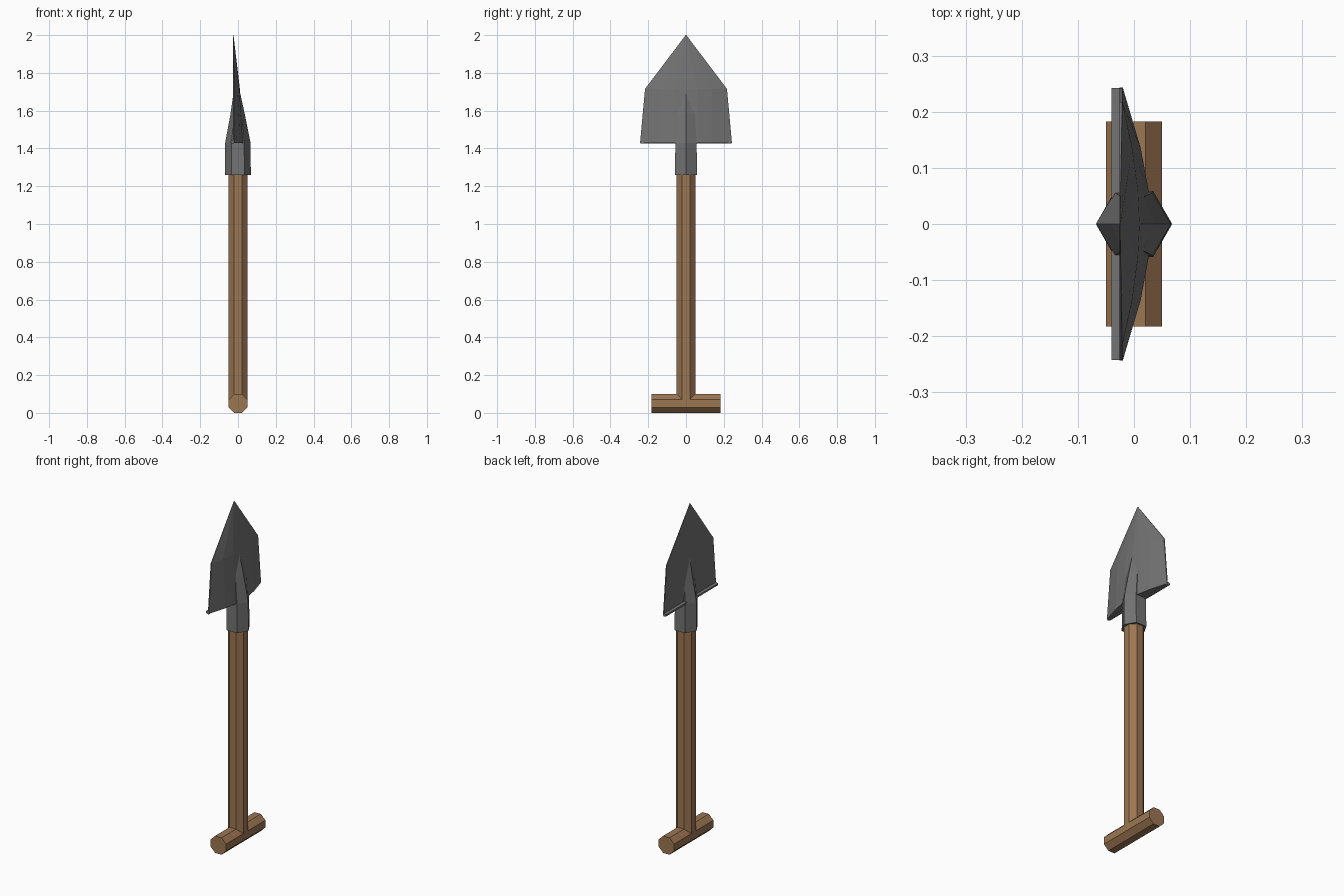
import bpy, bmesh, math
from mathutils import Matrix

if "Cube" in bpy.data.objects:
    bpy.data.objects.remove(bpy.data.objects["Cube"])


def material(name, color):
    m = bpy.data.materials.new(name)
    m.diffuse_color = (*color, 1)
    m.use_nodes = True
    m.node_tree.nodes["Principled BSDF"].inputs["Base Color"].default_value = m.diffuse_color
    return m


wood = material("wood", (0.33, 0.18, 0.085))
metal = material("metal", (0.17, 0.17, 0.17))


def finish(name, bm, mat):
    bmesh.ops.recalc_face_normals(bm, faces=bm.faces)
    me = bpy.data.meshes.new(name)
    bm.to_mesh(me)
    bm.free()
    me.materials.append(mat)
    ob = bpy.data.objects.new(name, me)
    bpy.context.collection.objects.link(ob)
    return ob


def loft(name, rings, mat):
    """Skin equal-length rings of points and cap both ends."""
    bm = bmesh.new()
    vs = [[bm.verts.new(p) for p in ring] for ring in rings]
    n = len(vs[0])
    for a, b in zip(vs, vs[1:]):
        for i in range(n):
            j = (i + 1) % n
            bm.faces.new((a[i], a[j], b[j], b[i]))
    bm.faces.new(vs[0])
    bm.faces.new(vs[-1])
    return finish(name, bm, mat)


def octagon_bar(name, length, matrix):
    bm = bmesh.new()
    bmesh.ops.create_cone(bm, cap_ends=True, segments=8,
                          radius1=0.05 / math.cos(math.pi / 8),
                          radius2=0.05 / math.cos(math.pi / 8), depth=length,
                          matrix=matrix @ Matrix.Rotation(math.pi / 8, 4, 'Z'))
    return finish(name, bm, wood)


# Wooden shaft and T grip
octagon_bar("shaft", 1.26, Matrix.Translation((0, 0, 0.68)))
octagon_bar("grip", 0.366, Matrix.Translation((0, 0, 0.05)) @ Matrix.Rotation(math.pi / 2, 4, 'X'))


# Hexagonal socket tapering into a ridge on the blade
def hexagon(z, back, front, width):
    mid, half = (front + back) / 2, (front - back) / 2
    xs = [mid + half, mid + half / 2, mid - half / 2, mid - half, mid - half / 2, mid + half / 2]
    ys = [0, width, width, 0, -width, -width]
    return [(x, y, z) for x, y in zip(xs, ys)]


loft("socket", [hexagon(1.26, -0.068, 0.068, 0.059),
                hexagon(1.43, -0.068, 0.066, 0.056),
                hexagon(1.58, -0.040, 0.036, 0.048),
                hexagon(1.71, -0.022, 0.008, 0.010)], metal)


# Blade: flat back, bowed front, pointed tip
def section(z, half):
    side = [(x, y, z) for y, x in half]
    front = [(x, -y, z) for x, y, _ in reversed(side)] + side[1:]
    for p in (1, -1):
        front.append((-0.026, p * half[-1][0], z))
    return front


loft("blade", [section(1.43, [(0, 0.030), (0.06, 0.026), (0.135, 0.012), (0.243, -0.020)]),
               section(1.715, [(0, 0.010), (0.06, 0.007), (0.135, -0.003), (0.217, -0.021)]),
               section(2.0, [(0, -0.024), (0.0005, -0.024), (0.001, -0.024), (0.0015, -0.025)])], metal)

# Foot rests along the back of the blade's lower edge
for name, s in (("left_foot_rest", -1), ("right_foot_rest", 1)):
    profile = [(-0.040, 1.43), (-0.022, 1.425), (-0.022, 1.445), (-0.040, 1.440)]
    loft(name, [[(x, s * y, z) for x, z in profile] for y in (0.04, 0.242)], metal)
